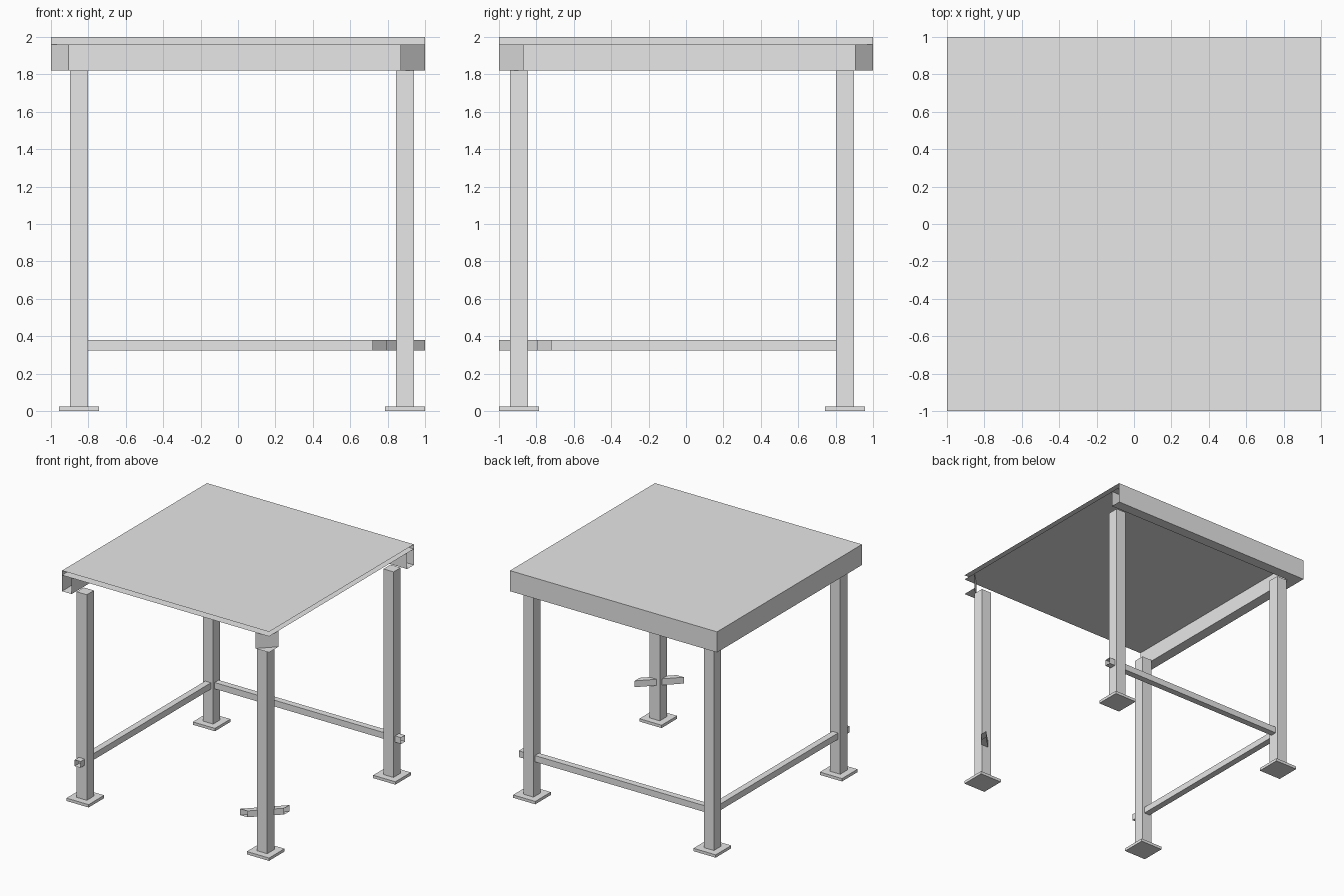
import bpy, bmesh

cube = bpy.data.objects.get("Cube")
if cube:
    bpy.data.objects.remove(cube, do_unlink=True)

grey = bpy.data.materials.new("light_grey")
grey.use_nodes = True
color = (0.8, 0.8, 0.8, 1)
grey.diffuse_color = color
grey.node_tree.nodes["Principled BSDF"].inputs["Base Color"].default_value = color


def prism(name, outline, z0, z1, trimmed=False):
    """Extrude a counter-clockwise outline; trimmed parts stay open at the front and +x limits."""
    bm = bmesh.new()
    low = [bm.verts.new((x, y, z0)) for x, y in outline]
    high = [bm.verts.new((x, y, z1)) for x, y in outline]
    bm.faces.new(low[::-1])
    bm.faces.new(high)
    for i in range(len(outline)):
        j = (i + 1) % len(outline)
        a, b = low[i].co, low[j].co
        on_limit = (a.x == b.x == 1) or (a.y == b.y == -1)
        if not (trimmed and on_limit):
            bm.faces.new((low[i], low[j], high[j], high[i]))
    mesh = bpy.data.meshes.new(name)
    bm.to_mesh(mesh)
    bm.free()
    mesh.materials.append(grey)
    obj = bpy.data.objects.new(name, mesh)
    bpy.context.collection.objects.link(obj)
    return obj


def rect(x0, x1, y0, y1):
    return [(x0, y0), (x1, y0), (x1, y1), (x0, y1)]


# Hollow table top, open on two sides
prism("table_top", rect(-1, 1, -1, 1), 1.96, 2, True)

# Mitred edge beams on the back and the -x side, and a corner brace
i = 0.907
beam_z = (1.82, 1.96)
prism("right_beam", [(-1, -1), (-i, -1), (-i, i), (-1, 1)], *beam_z, True)
prism("back_beam", [(-1, 1), (-i, i), (1, i), (1, 1)], *beam_z, True)
prism("corner_brace", [(0.87, -1), (1, -1), (1, -0.87)], *beam_z, True)

# Legs with foot plates
right, left, front, back = -0.85, 0.893, -0.893, 0.85
for x, side in ((right, "right"), (left, "left")):
    for y, end in ((front, "front"), (back, "back")):
        for part, r, z0, z1 in (("leg", 0.049, 0.025, 1.82), ("foot", 0.107, 0, 0.025)):
            prism(f"{end}_{side}_{part}", rect(x - r, x + r, y - r, y + r), z0, z1)

# Low stretchers, run through the legs to the open ends
s = 0.028
rail_z = (0.325, 0.38)
prism("right_stretcher", rect(right - s, right + s, -1, back), *rail_z, True)
prism("back_stretcher", rect(right, 1, back - s, back + s), *rail_z, True)
prism("diagonal_stretcher", [(0.72, -1), (0.79, -1), (1, -0.79), (1, -0.72)], *rail_z, True)
